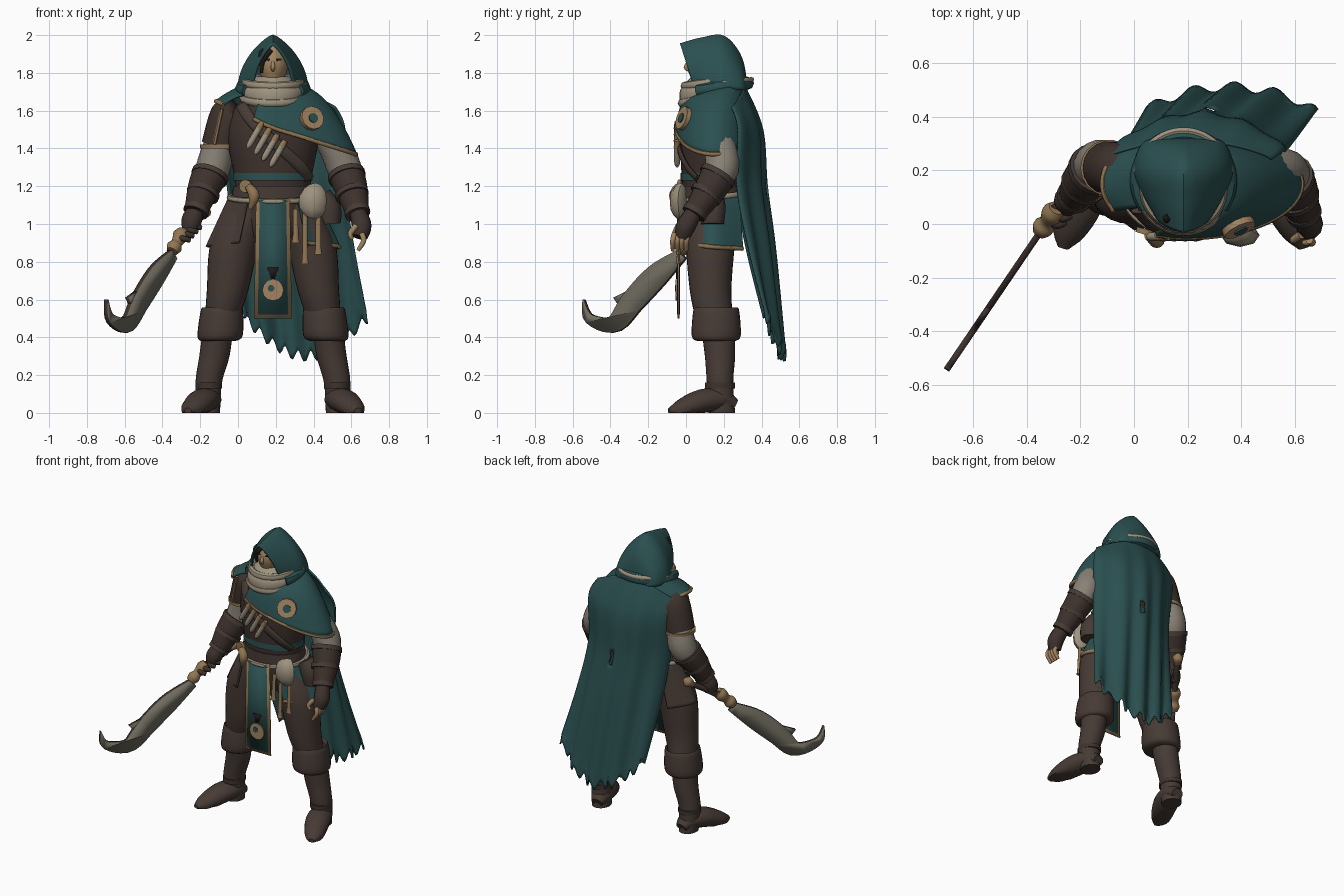
import bpy, bmesh
from math import sin, cos, pi, radians
from mathutils import Vector

if "Cube" in bpy.data.objects:
    bpy.data.objects.remove(bpy.data.objects["Cube"])
BODY_X = 0.185  # the body stands to one side of the origin
parts = []

def colour(name, *rgb):
    material = bpy.data.materials.new(name)
    material.use_nodes = True
    material.diffuse_color = (*rgb, 1)
    material.node_tree.nodes["Principled BSDF"].inputs["Base Color"].default_value = (*rgb, 1)
    return material

TEAL = colour("teal cloth", .024, .08, .081)
BROWN = colour("brown cloth", .062, .043, .035)
LEATHER = colour("dark leather", .048, .032, .026)
CREAM = colour("cream linen", .34, .29, .21)
SLEEVE = colour("grey linen", .25, .22, .18)
TAN = colour("tan trim", .28, .18, .085)
SKIN = colour("skin", .36, .23, .12)
STEEL = colour("worn steel", .17, .155, .12)
BLACK = colour("near black", .014, .011, .01)

def make(name, verts, faces, material, thick=0, rim=None):
    mesh = bpy.data.meshes.new(name)
    mesh.from_pydata([(x + BODY_X, y, z) for x, y, z in verts], [], faces)
    bm = bmesh.new()
    bm.from_mesh(mesh)
    bmesh.ops.recalc_face_normals(bm, faces=bm.faces)
    bm.to_mesh(mesh)
    bm.free()
    part = bpy.data.objects.new(name, mesh)
    bpy.context.collection.objects.link(part)
    mesh.materials.append(material)
    if thick:
        solid = part.modifiers.new("thickness", "SOLIDIFY")
        solid.thickness, solid.offset = thick, 0
        if rim:
            mesh.materials.append(rim)
            solid.material_offset_rim = 1
    parts.append(part)

def spline(points, t):
    """Smooth curve through points of any dimension."""
    last = len(points) - 1
    s = min(max(t, 0), 1) * last
    i = min(int(s), last - 1)
    f = s - i
    a, b, c, d = (Vector(points[min(max(k, 0), last)]) for k in range(i - 1, i + 3))
    return b + ((c - a) + ((a * 2 - b * 5 + c * 4 - d) + (b * 3 - a - c * 3 + d) * f) * f) * f / 2

def circle(count):
    return [(cos(2 * pi * j / count), sin(2 * pi * j / count)) for j in range(count)]

def skin(name, rings, material, caps=True):
    n, m = len(rings[0]), len(rings)
    faces = [(i*n + j, i*n + (j+1) % n, (i+1)*n + (j+1) % n, (i+1)*n + j)
             for i in range(m - 1) for j in range(n)]
    if caps:
        faces += [tuple(range(n)), tuple(range((m - 1) * n, m * n))]
    make(name, [v for ring in rings for v in ring], faces, material)

def loft(name, stations, material, steps=4, caps=True):
    """Horizontal ellipses (z, centre x, centre y, radius x, radius y)."""
    count = (len(stations) - 1) * steps
    rings = []
    for i in range(count + 1):
        z, cx, cy, rx, ry = spline(stations, i / count)
        rings.append([(cx + rx * c, cy + ry * s, z) for c, s in circle(28)])
    skin(name, rings, material, caps)

def column(name, y, stations, material, caps=True):
    """Ellipses (z, radius x, radius y) stacked on the body's axis."""
    loft(name, [(z, 0, y, rx, ry) for z, rx, ry in stations], material, caps=caps)

def tube(name, points, material, sides=12, steps=4, flat=1, floor=-1, upright=None):
    """Round sections along a path of (x, y, z, radius)."""
    count = (len(points) - 1) * steps
    path = [spline(points, i / count) for i in range(count + 1)]
    span = (path[-1] - path[0]).to_3d().normalized()
    upright = Vector(upright or ((0, 0, 1) if abs(span.y) > .7 else (0, 1, 0)))
    rings = []
    for i, p in enumerate(path):
        along = path[min(i + 1, count)].to_3d() - path[max(i - 1, 0)].to_3d()
        side = along.cross(upright).normalized()
        up = side.cross(along).normalized()
        ring = [p.to_3d() + (side * c + up * s * flat) * p[3] for c, s in circle(sides)]
        rings.append([(v.x, v.y, max(v.z, floor)) for v in ring])
    skin(name, rings, material)

def cord(name, points, radius, material):
    tube(name, [(*p, radius) for p in points], material, sides=8, steps=2, upright=(0, 0, 1))

def hoop(name, z, y, rx, ry, radius, material, tilt=0, start=0, end=360):
    """Horizontal ring or arc; angle 90 is the back."""
    turns = [radians(start + (end - start) * k / 24) for k in range(25)]
    cord(name, [(rx * cos(a), y + ry * sin(a), z + tilt * sin(a)) for a in turns], radius, material)

def disc(name, centre, normal, radius, material, depth=.009):
    a, b = Vector(centre), Vector(centre) + Vector(normal).normalized() * depth
    tube(name, [(*a, radius), (*b, radius)], material, steps=1)

def sheet(name, surface, across, down, material, thick=.012, hole=None):
    verts = [surface(i / across, j / down) for j in range(down + 1) for i in range(across + 1)]
    w = across + 1
    faces = [(j*w + i, j*w + i + 1, (j+1)*w + i + 1, (j+1)*w + i) for j in range(down) for i in range(across)]
    if hole:
        faces = [q for q in faces if not hole(sum((verts[k] for k in q), Vector()) / 4)]
    make(name, verts, faces, material, thick)

def drape(name, top, bottom, material, bulge=1, rise=1, trims=()):
    def surface(u, v):
        a, b = spline(top, u), spline(bottom, u)
        p = a.lerp(b, v**bulge)
        p.z = a.z + (b.z - a.z) * v**rise
        return p
    sheet(name, surface, 44, 14, material)
    for low, high in trims:
        cord(name + "_trim", [spline(bottom, low + (high - low) * k / 16) for k in range(17)], .012, TAN)

def panel(name, top, bottom, half_top, half_bottom, y, material, thick=.009):
    corners = [(-half_top, y, top), (half_top, y, top), (half_bottom, y, bottom), (-half_bottom, y, bottom)]
    make(name, corners, [(0, 1, 2, 3)], material, thick)

# Legs and boots, mirrored about the body
for s, side in ((1, "left"), (-1, "right")):
    loft(side + "_trouser", [(1.1, s*.11, .15, .12, .14), (.9, s*.2, .13, .13, .13),
         (.65, s*.24, .13, .11, .11), (.5, s*.27, .15, .09, .1)], BROWN, steps=6)
    loft(side + "_boot_cuff", [(.38, s*.29, .16, .09, .1), (.41, s*.28, .16, .12, .13),
         (.55, s*.27, .16, .11, .12), (.54, s*.27, .16, .09, .1)], BROWN)
    loft(side + "_boot_shaft", [(.45, s*.29, .17, .08, .09), (.3, s*.31, .18, .08, .08),
         (.16, s*.34, .18, .07, .07), (0, s*.34, .19, .06, .07)], BROWN)
    tube(side + "_foot", [(s*.33, .26, .04, .04), (s*.34, .19, .07, .07), (s*.38, .08, .06, .08),
         (s*.43, -.03, .02, .06), (s*.45, -.09, .01, .02)], BROWN, sides=16, flat=.8, floor=0)
    loft(side + "_ankle_strap", [(z, s*.34, .18, .07, .08) for z in (.13, .16)], LEATHER)

# Torso and belts
column("vest", .14, [(.93, .17, .13), (1.03, .24, .15), (1.2, .2, .16), (1.45, .24, .17),
                     (1.62, .2, .14), (1.7, .1, .1)], LEATHER)
column("teal_sash", .14, [(1.23, .21, .17), (1.27, .21, .17)], TEAL, caps=False)
column("wide_belt", .14, [(1.13, .22, .17), (1.2, .21, .17)], BROWN)
hoop("rope_belt", 1.14, .14, .23, .18, .015, CREAM, tilt=.02)
disc("belt_buckle", (-.14, -.02, 1.2), (-.3, -1, 0), .035, TAN, .02)
tube("hip_pouch", [(.25, .14, 1.15, .06), (.29, .14, 1.08, .07), (.3, .14, 1, .06)], BROWN, sides=16)

# Cloth over the hips, brown on the right and trimmed teal on the left
for s, name, material, trims in ((-1, "coat_tail", BROWN, ()), (1, "hip_skirt", TEAL, [(0, 1)])):
    drape(name, [(s*.13, -.01, 1.14), (s*.23, .14, 1.14), (s*.17, .28, 1.14)],
          [(s*.18, -.02, .9), (s*.35, .13, .88), (s*.25, .3, .87)], material, trims=trims)

# Hanging front cloth with border and round emblem
panel("front_cloth_border", 1.13, .5, .09, .1, -.04, TAN)
panel("front_cloth", 1.13, .52, .07, .08, -.04, TEAL, .016)
disc("cloth_emblem", (0, -.046, .65), (0, -1, 0), .056, SKIN)
disc("cloth_emblem_heart", (-.01, -.05, .66), (0, -1, 0), .018, TEAL)
panel("cloth_tear", .77, .71, .03, .01, -.05, BLACK, .004)

# Things hung on the belt
tube("cream_pouch", [(.2, -.02, 1.19, .05), (.21, -.04, 1.16, .07), (.21, -.04, 1.08, .07),
     (.2, -.03, 1.04, .04)], CREAM, sides=8, steps=2, flat=.6)
for x, low in ((.12, .9), (.17, .79), (.24, .84)):
    tube("belt_strap", [(x, -.03, 1.08, .013), (x, -.04, low + .04, .015), (x, -.04, low, .022)],
         TAN, sides=8, flat=.6)
tube("belt_knot", [(-.13, -.04, 1.2, .02), (-.1, -.06, 1.15, .03), (-.12, -.05, 1.08, .01)], TAN)

# Chest strap and vials
tube("chest_strap", [(-.17, .05, 1.63, .03), (-.1, -.02, 1.53, .03), (.02, -.04, 1.42, .03),
     (.14, 0, 1.31, .03), (.19, .06, 1.24, .03)], BROWN, flat=.4)
slant = Vector((.5, 0, .87))
for i in range(4):
    middle = Vector((-.09 + .04 * i, -.047, 1.48 - .033 * i))
    for name, material, ends in (("vial", CREAM, ((.04, .016), (-.06, .016), (-.09, .006))),
                                 ("vial_cap", TAN, ((.07, .014), (.03, .019)))):
        tube(name, [(*(middle + slant * d), r) for d, r in ends], material, sides=10)

# Arms: shoulder, upper arm, elbow, forearm, wrist
arms = {"left": [(.22, .18, 1.54), (.32, .18, 1.42), (.38, .19, 1.29), (.42, .12, 1.17), (.45, .04, 1.05)],
        "right": [(-.22, .2, 1.55), (-.28, .22, 1.42), (-.32, .22, 1.29), (-.37, .16, 1.18), (-.41, .1, 1.06)]}
for side, joints in arms.items():
    tube(side + "_sleeve", [(*p, r) for p, r in zip(joints, (.08, .085, .09, .06))], SLEEVE, sides=18)
    elbow, forearm, wrist = (Vector(p) for p in joints[2:])
    tube(side + "_bracer", [(*elbow.lerp(forearm, .25), .096), (*forearm, .084), (*wrist, .06)], LEATHER, sides=16)
    for t, r in ((.1, .1), (.5, .088), (.9, .068)):
        tube(side + "_bracer_band", [(*elbow.lerp(wrist, t + d), r) for d in (0, .1)], BROWN, sides=16, steps=1)
tube("shoulder_guard", [(-.2, .19, 1.62, .06), (-.23, .2, 1.58, .1), (-.28, .21, 1.41, .1)], LEATHER, sides=18)
tube("shoulder_guard_trim", [(-.28, .21, z, .105) for z in (1.42, 1.4)], TAN, sides=18, steps=1)
tube("shoulder_guard_seam", [(-.27, .11, 1.61, .01), (-.31, .11, 1.42, .01)], TAN, sides=6)

# Hands
tube("left_palm", [(.45, .04, 1.06, .045), (.47, 0, .99, .052), (.46, -.02, .93, .04)], LEATHER)
tube("left_thumb", [(.44, -.04, .99, .016), (.41, -.06, .95, .014), (.42, -.06, .92, .01)], SKIN)
tube("right_palm", [(-.41, .11, 1.07, .046), (-.43, .09, 1.02, .054), (-.44, .08, .97, .042)], LEATHER)
for i in range(4):
    y = -.06 + .024 * i
    tube("left_finger", [(.47, y, .95, .015), (.48, y - .01, .91, .014), (.45, y - .01, .86, .01)], SKIN)
    x, y, z = -.41 - .02 * i, .1 - .024 * i, 1 - .022 * i
    tube("right_finger", [(x - .04, y + .02, z, .015), (x - .01, y - .03, z - .01, .016),
         (x + .03, y - .02, z - .02, .013)], LEATHER)

# Hooked sword: it lies in one upright plane, with x following y
def in_plane(y, z):
    return (.68 * y - .515, y, z)
tube("sword_grip", [(*in_plane(.23, 1.06), .018), (*in_plane(.11, .98), .02), (*in_plane(.02, .9), .02)], LEATHER)
tube("sword_pommel", [(*in_plane(y, .86 + .9 * y), r) for y, r in ((.25, .01), (.23, .034), (.2, .018))], TAN)
tube("sword_collar", [(*in_plane(y, .89 + 1.2 * y), r)
     for y, r in ((.06, .03), (.04, .043), (.01, .03), (-.01, .041), (-.03, .03))], TAN)
spine = [(-.02, .84, .03), (-.15, .73, .06), (-.28, .59, .06), (-.38, .47, .045), (-.51, .5, .025), (-.54, .6, .002)]
upper, lower = [], []
for k in range(25):
    y, z, half = spline(spine, k / 24)
    step = spline(spine, (k + 1) / 24) - spline(spine, (k - 1) / 24)
    out = Vector((step.y, -step.x)).normalized() * half
    upper.append(in_plane(y + out.x, z + out.y))
    lower.insert(0, in_plane(y - out.x, z - out.y))
make("sword_blade", upper + lower, [tuple(range(50))], STEEL, .024, LEATHER)
make("blade_spur", [in_plane(-.3, .65), in_plane(-.38, .61), in_plane(-.34, .55)], [(0, 1, 2)], STEEL, .022, LEATHER)

# Head
column("head", .1, [(1.71, .04, .05), (1.76, .056, .07), (1.85, .08, .095), (1.95, .05, .06)], SKIN)
tube("nose", [(0, .02, 1.87, .006), (0, 0, 1.83, .012), (0, .02, 1.81, .006)], SKIN)
for s in (1, -1):
    tube("eye", [(s*.02, .01, 1.87, .006), (s*.045, .026, 1.87, .005)], BLACK, sides=6, flat=.5)
for k in range(3):
    tube("hair_lock", [(-.01 - .02*k, .03, 1.92, .014), (-.04 - .01*k, .02, 1.89, .018),
         (-.06, .03, 1.84 - .02*k, .007)], BLACK)

# Scarf
column("scarf", .13, [(1.57, .11, .13), (1.63, .15, .16), (1.71, .165, .16), (1.78, .09, .1)], CREAM)
hoop("scarf_upper_fold", 1.75, .13, .14, .135, .024, CREAM, tilt=.02)
hoop("scarf_lower_fold", 1.67, .13, .155, .15, .024, CREAM, tilt=.03)

# Hood: arches swept from brow to nape (top y, bottom y, top z, half width)
arches = [(-.03, .05, 1.95, .105), (.08, .12, 1.98, .15), (.2, .2, 1.99, .18), (.29, .29, 1.88, .155), (.32, .32, 1.72, .1)]
def hood(u, v):
    top_y, bottom_y, top_z, half = spline(arches, v)
    a = 2 * u - 1
    fall = abs(a)**1.3
    return Vector((half * sin(a * pi / 2), top_y + (bottom_y - top_y) * fall, top_z + (1.71 - top_z) * fall))
sheet("hood", hood, 28, 24, TEAL, .014)
hoop("hood_collar", 1.72, .16, .165, .165, .035, TEAL, tilt=.025, start=-35, end=215)
hoop("hood_lining", 1.745, .16, .178, .188, .013, CREAM, tilt=.02, start=10, end=170)

# Shoulder mantle, from the right chest round the left shoulder and the back
turns = [radians(20 * k - 20) for k in range(17)]
neck = [(.15 * sin(a), .14 - .14 * cos(a), 1.71 - .05 * cos(a)) for a in turns]
hem = [((.44 if sin(a) > 0 else .3) * sin(a), .15 - .2 * cos(a), 1.51 - .14 * sin(a)) for a in turns]
drape("mantle", neck, hem, TEAL, bulge=.75, rise=1.5, trims=[(0, .42), (.85, 1)])
disc("brooch", (.2, 0, 1.555), (.4, -.85, .3), .064, SKIN, .028)
disc("brooch_heart", (.212, -.022, 1.56), (.4, -.85, .3), .026, TEAL)

# Long back cape: rows of (z, arch, right x, left x, edge y, middle y)
rows = [(1.62, .11, -.3, .33, .24, .31), (1.5, 0, -.27, .38, .27, .4), (1.2, 0, -.24, .38, .26, .42),
        (.86, 0, -.2, .43, .32, .46), (.5, -.2, -.15, .5, .41, .51)]
def cape(u, v):
    z, arch, right, left, edge, middle = spline(rows, v)
    bow = sin(pi * u)
    ragged = .03 * sin(u * 61) if v > .97 else 0
    return Vector((right + (left - right) * u, edge + (middle - edge) * bow**.7 + .018 * sin(u * 27) * v,
                   z + arch * bow + ragged))
sheet("cape", cape, 56, 40, TEAL, .01, lambda c: Vector(((c.x - .1) * 2.7, c.z - 1.18)).length < .055)

# Smooth shading with sharp edges kept
bpy.ops.object.select_all(action="DESELECT")
for part in parts:
    part.select_set(True)
bpy.context.view_layer.objects.active = parts[0]
bpy.ops.object.shade_smooth_by_angle(angle=radians(45))
